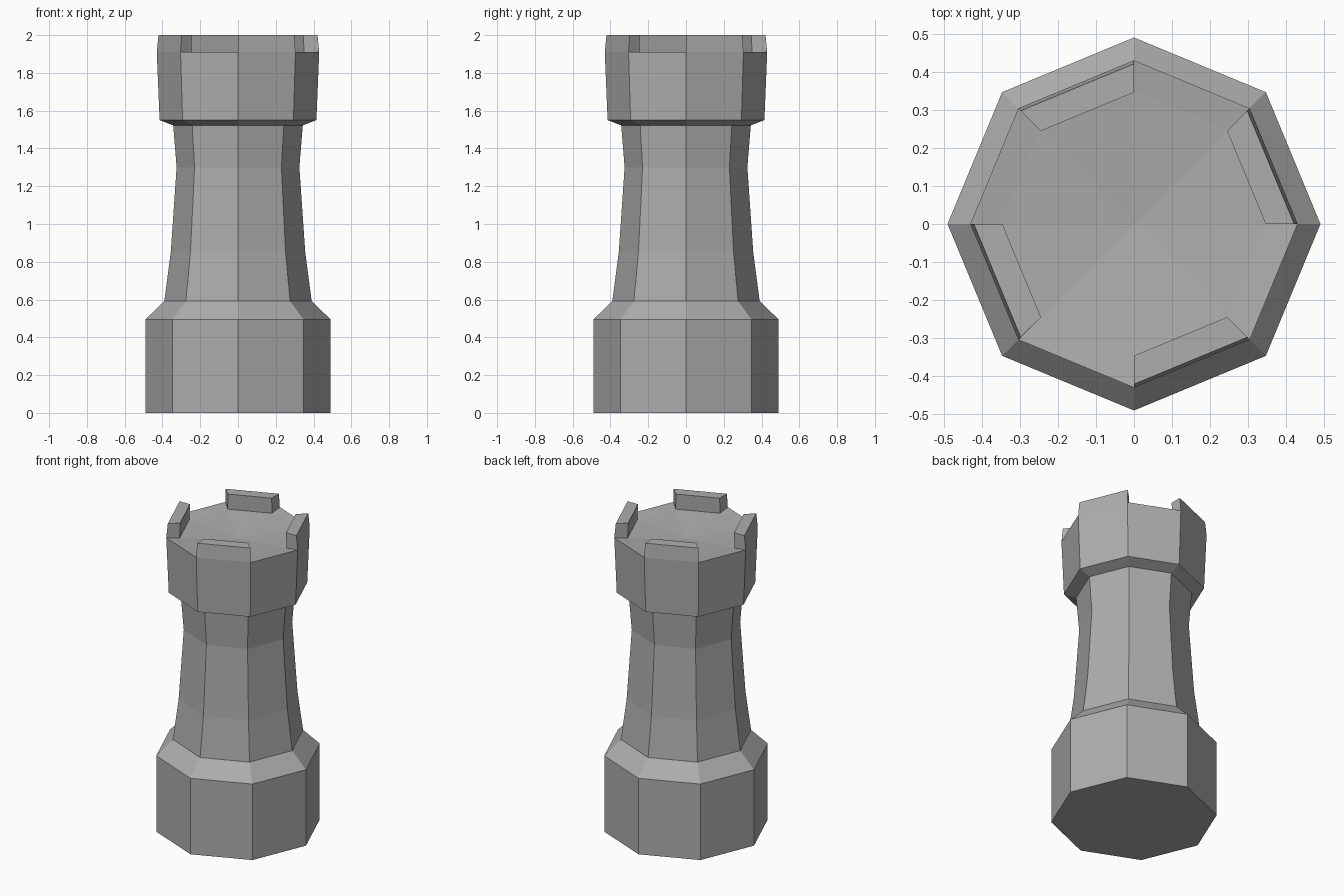
import bpy, bmesh, math

if "Cube" in bpy.data.objects:
    bpy.data.objects.remove(bpy.data.objects["Cube"])

grey = bpy.data.materials.new("stone grey")
grey.diffuse_color = (0.42, 0.42, 0.42, 1)
grey.use_nodes = True
grey.node_tree.nodes["Principled BSDF"].inputs["Base Color"].default_value = grey.diffuse_color
N = 8


def point(k, r, z):
    a = 2 * math.pi * k / N
    return (r * math.cos(a), r * math.sin(a), z)


def finish(bm, name):
    bmesh.ops.recalc_face_normals(bm, faces=bm.faces)
    me = bpy.data.meshes.new(name)
    bm.to_mesh(me)
    bm.free()
    me.materials.append(grey)
    ob = bpy.data.objects.new(name, me)
    bpy.context.collection.objects.link(ob)
    return ob


# Tower body: octagonal profile (radius, height), ending in the sunken floor
profile = [(0.49, 0), (0.49, 0.495), (0.39, 0.592), (0.356, 0.85),
           (0.325, 1.3), (0.343, 1.522), (0.415, 1.55), (0.43, 1.91),
           (0.35, 1.90)]
bm = bmesh.new()
rings = [[bm.verts.new(point(k, r, z)) for k in range(N)] for r, z in profile]
for lo, hi in zip(rings, rings[1:]):
    for k in range(N):
        j = (k + 1) % N
        bm.faces.new((lo[k], lo[j], hi[j], hi[k]))
bm.faces.new(rings[0][::-1])
centre = bm.verts.new((0, 0, 1.87))
for k in range(N):
    bm.faces.new((rings[-1][k], rings[-1][(k + 1) % N], centre))

# Battlements: a block raised on every second side of the rim
for k in range(0, N, 2):
    j = k + 1
    rim = [f for f in bm.faces
           if set(f.verts) == {rings[-2][k], rings[-2][j], rings[-1][j], rings[-1][k]}]
    bmesh.ops.delete(bm, geom=rim, context='FACES_ONLY')
    base = [rings[-2][k], rings[-2][j], rings[-1][j], rings[-1][k]]
    top = [bm.verts.new(point(i, r, 2.0)) for i, r in
           ((k, 0.421), (j, 0.421), (j, 0.346), (k, 0.346))]
    for a in range(4):
        b = (a + 1) % 4
        bm.faces.new((base[a], base[b], top[b], top[a]))
    bm.faces.new(top)
finish(bm, "castle_tower")
